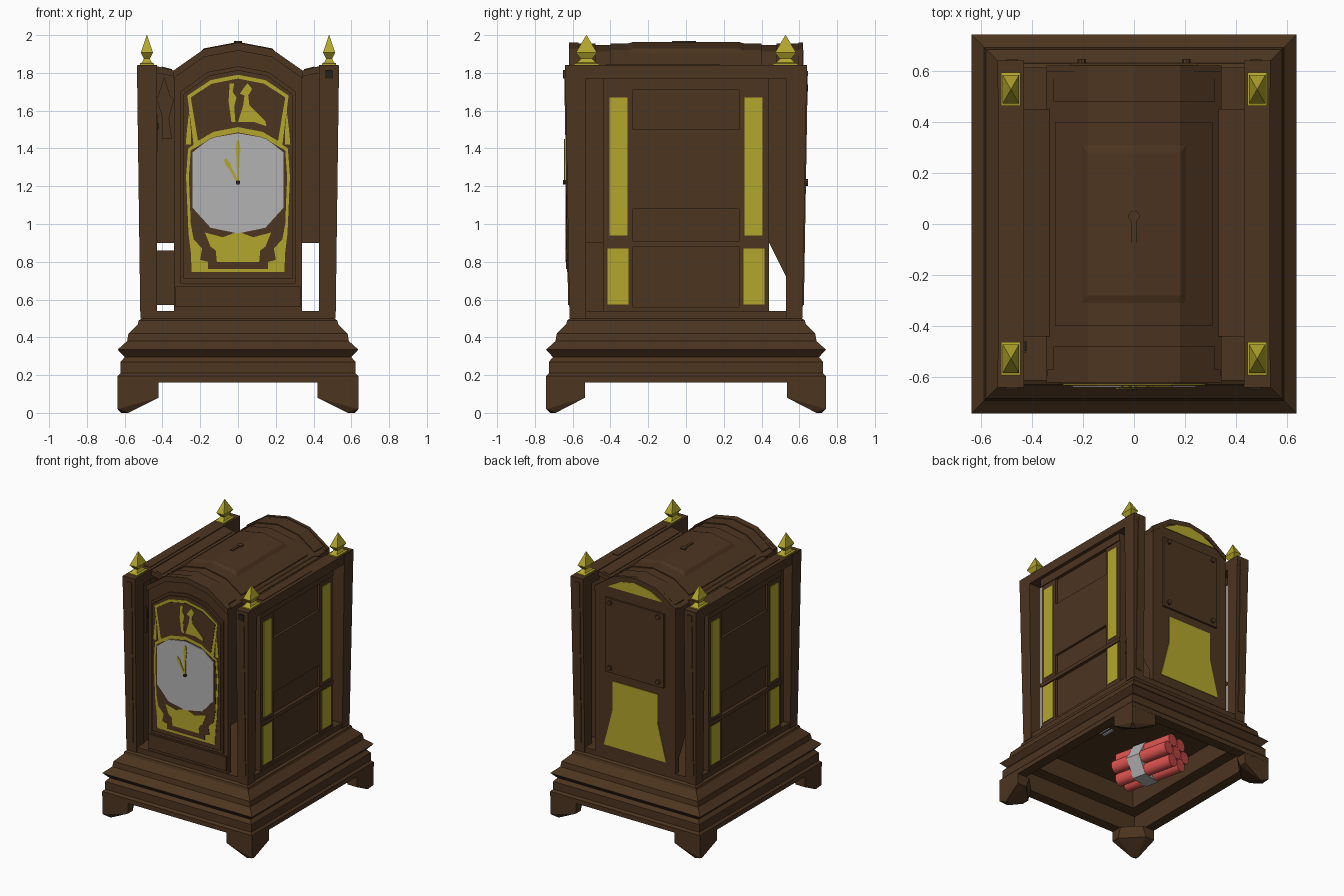
import bpy, bmesh, math
from mathutils import Matrix

cube = bpy.data.objects.get("Cube")
if cube:
    bpy.data.objects.remove(cube, do_unlink=True)


def material(name, r, g, b):
    m = bpy.data.materials.new(name)
    m.use_nodes = True
    m.diffuse_color = (r, g, b, 1)
    m.node_tree.nodes["Principled BSDF"].inputs["Base Color"].default_value = (r, g, b, 1)
    return m


WOOD = material("dark_wood", .073, .035, .0145)
BRASS = material("brass", .45, .38, .025)
SILVER = material("silver_grey", .45, .45, .45)
RED = material("red_paper", .70, .085, .075)
IRON = material("dark_iron", .02, .014, .01)


def finish(name, bm, mat):
    bmesh.ops.recalc_face_normals(bm, faces=bm.faces[:])
    me = bpy.data.meshes.new(name)
    bm.to_mesh(me)
    bm.free()
    me.materials.append(mat)
    ob = bpy.data.objects.new(name, me)
    bpy.context.collection.objects.link(ob)
    return ob


def box(name, x, y, z, mat=WOOD):
    """Box between paired limits."""
    bm = bmesh.new()
    bmesh.ops.create_cube(bm, size=1)
    for v in bm.verts:
        v.co = [(a + b) / 2 + c * abs(b - a) for (a, b), c in zip((x, y, z), v.co)]
    return finish(name, bm, mat)


def prism(name, pts, axis, a, b, mat=WOOD):
    """Outline pushed along the x or y axis from a to b."""
    put = {"x": lambda p, d: (d, p[0], p[1]), "y": lambda p, d: (p[0], d, p[1])}[axis]
    bm = bmesh.new()
    lo, hi = [[bm.verts.new(put(p, d)) for p in pts] for d in (a, b)]
    bm.faces.new(lo)
    bm.faces.new(hi[::-1])
    for i in range(len(pts)):
        j = (i + 1) % len(pts)
        bm.faces.new((lo[i], lo[j], hi[j], hi[i]))
    return finish(name, bm, mat)


def loft(name, rings, mat=WOOD, cx=0, cy=0):
    """Stack of rectangles (half width, half depth, height)."""
    bm = bmesh.new()
    loops = [[bm.verts.new((cx + s * hx, cy + t * hy, z))
              for s, t in ((-1, -1), (1, -1), (1, 1), (-1, 1))] for hx, hy, z in rings]
    bm.faces.new(loops[0][::-1])
    bm.faces.new(loops[-1])
    for p, q in zip(loops, loops[1:]):
        for i in range(4):
            j = (i + 1) % 4
            bm.faces.new((p[i], p[j], q[j], q[i]))
    return finish(name, bm, mat)


def hull(name, pts, mat=WOOD):
    bm = bmesh.new()
    for p in pts:
        bm.verts.new(p)
    bmesh.ops.convex_hull(bm, input=bm.verts[:])
    return finish(name, bm, mat)


def cylinder(name, r, length, sides, matrix, mat):
    bm = bmesh.new()
    bmesh.ops.create_cone(bm, cap_ends=True, segments=sides, radius1=r, radius2=r,
                          depth=length, matrix=matrix)
    return finish(name, bm, mat)


def mirrored(half):
    """Symmetric outline from its right half, listed bottom to top."""
    return half + [(-x, z) for x, z in reversed(half) if x]


def bow(w, top):
    return [(w, top - .44 * w), (.53 * w, top - .1 * w), (0, top),
            (-.53 * w, top - .1 * w), (-w, top - .44 * w)]


def arch(w, z0, top):
    return [(-w, z0), (w, z0)] + bow(w, top)


def roof_arc(w, lift):
    """Part of the roof curve, out to half width w, raised by lift."""
    def height(x):
        return 1.948 - .19 * min(x, .18) - .70 * max(x - .18, 0) + lift
    return [(x, height(abs(x))) for x in (w, .18, 0, -.18, -w)]


def roof_plate(name, w, lift, y0, y1):
    prism(name, roof_arc(w, lift) + roof_arc(w, -.03)[::-1], "y", y0, y1)


# Hollow moulded base: underside recess first, then the outer profile upward
profile = [(.637, .16), (.637, .195), (.622, .21), (.622, .27), (.60, .295), (.637, .335),
           (.587, .38), (.58, .42), (.53, .47), (.525, .49), (.508, .50), (.508, .54)]
loft("moulded_base", [(.47, .57, .45), (.47, .57, .30), (.56, .66, .30), (.56, .66, .16)]
     + [(w, w + .104, z) for w, z in profile])
for i in range(4):
    box("base_vent", (.19 + i * .04, .21 + i * .04), (-.10, .0), (.44, .452), SILVER)

for sx in (-1, 1):
    for sy in (-1, 1):
        # Corner feet
        foot = [(.42, .74, .16), (.42, .65, .16), (.53, .535, .16), (.637, .535, .16),
                (.637, .74, .16), (.42, .74, .08), (.42, .68, .08), (.637, .535, .08),
                (.56, .535, .08), (.637, .74, .02), (.58, .72, 0), (.62, .69, 0)]
        hull("foot", [(sx * x, sy * y, z) for x, y, z in foot])
        # Tapered corner posts with a raised face strip
        post = [(x, y, .5) for x in (.43, .517) for y in (.53, .617)]
        post += [(x, y, 1.84) for x in (.43, .535) for y in (.53, .64)]
        hull("corner_post", [(sx * x, sy * y, z) for x, y, z in post])
        strip = [(x, y + k, z) for x in (.455, .5) for y, z in ((.616, .57), (.637, 1.81))
                 for k in (0, .008)]
        hull("post_strip", [(sx * x, sy * y, z) for x, y, z in strip])
        # Finials
        loft("finial", [(.038, .066, 1.84), (.038, .066, 1.85), (.026, .05, 1.855),
                        (.016, .03, 1.875), (.032, .056, 1.907), (.001, .001, 2)],
             BRASS, sx * .482, sy * .527)


def side(name, x0, x1, y, z, mat=WOOD):
    for s in (-1, 1):
        box(name, (s * x0, s * x1), y, z, mat)


# Side walls
side("side_top_beam", .43, .532, (-.64, .64), (1.77, 1.842))
side("side_panel", .455, .48, (-.44, .44), (.53, 1.78))
side("side_top_rail", .45, .505, (-.44, .44), (1.71, 1.78))
side("side_middle_rail", .45, .505, (-.44, .44), (.88, .91))
side("side_bottom_rail", .45, .5, (-.44, .44), (.53, .56))
side("side_middle_field", .47, .498, (-.28, .28), (1.08, 1.5))
side("beam_top_strip", .455, .505, (-.42, .18), (1.84, 1.846))
for e in (-1, 1):
    side("side_stile", .45, .498, sorted((e * .28, e * .44)), (.53, 1.78))
    side("upper_brass_strip", .49, .503, sorted((e * .31, e * .405)), (.94, 1.67), BRASS)
    side("lower_brass_strip", .49, .503, sorted((e * .305, e * .415)), (.575, .87), BRASS)

# Shoulders and the inner case walls
wall = [(-.6, .9), (.44, .9), (.535, .71), (.6, .6), (.6, 1.8), (-.6, 1.8)]
for s in (-1, 1):
    prism("shoulder_roof", [(s * .33, 1.78), (s * .44, 1.80), (s * .44, 1.838), (s * .33, 1.81)],
          "y", -.44, .45)
    prism("shoulder_strip", [(s * .35, 1.81), (s * .405, 1.82), (s * .405, 1.834), (s * .35, 1.82)],
          "y", -.42, .43)
    prism("case_side", wall, "x", s * .32, s * .34)
    for y in (-.35, .43):
        box("inner_wall", (s * .33, s * .45), (y - .01, y + .01), (.9, 1.81))
box("low_inner_wall", (-.44, -.33), (.42, .44), (.57, .86))
box("front_filler", (-.46, -.44), (-.535, -.43), (.53, 1.78))
prism("slot_bracket", [(-.40, 1.45), (-.35, 1.45), (-.365, 1.56), (-.34, 1.66), (-.36, 1.68),
                       (-.39, 1.78), (-.43, 1.66), (-.40, 1.56)], "y", -.44, -.42)
box("lever_rod", (-.44, -.425), (-.505, -.495), (1.38, 1.58))
box("lever_knob", (-.44, -.42), (-.495, -.46), (1.50, 1.535), IRON)
box("post_latch", (.46, .5), (-.65, -.64), (1.77, 1.815), IRON)
box("striker_plate", (.435, .45), (-.43, -.37), (1.46, 1.64), SILVER)
box("striker_rod", (.435, .45), (-.43, -.40), (1.10, 1.25), BRASS)

# Arched barrel roof with raised fields
roof_plate("barrel_roof", .343, 0, -.61, .61)
for s in (-1, 1):
    roof_plate("roof_end_band", .343, .012, *sorted((s * .595, s * .62)))
    roof_plate("roof_cross_strip", .315, .007, *sorted((s * .48, s * .585)))
roof_plate("roof_field", .31, .007, -.40, .40)
hull("roof_raised_panel", [(x, s * y, z) for w, y, lift in ((.21, .32, .004), (.185, .28, .016))
                           for x, z in roof_arc(w, lift) for s in (-1, 1)])
box("roof_slot", (-.01, .01), (-.075, .03), (1.955, 1.968))
cylinder("roof_slot_head", .022, .012, 10, Matrix.Translation((0, .03, 1.963)), WOOD)

# Stepped front case
prism("front_case", arch(.34, .54, 1.96), "y", -.605, -.57)
prism("front_frame_outer", arch(.305, .685, 1.835), "y", -.616, -.60)
prism("front_frame_inner", arch(.288, .71, 1.815), "y", -.627, -.60)
box("front_skirt", (-.33, .33), (-.615, -.6), (.56, .67))

# Brass face with wooden overlays
prism("brass_face", mirrored([(.245, .745), (.25, .85), (.262, .95), (.275, 1.25), (.264, 1.40),
                              (.235, 1.42), (.268, 1.68), (.145, 1.762), (0, 1.79)]),
      "y", -.631, -.62, BRASS)
prism("scene_panel", mirrored([(0, 1.513), (.13, 1.488), (.212, 1.44), (.25, 1.67),
                               (.14, 1.742), (0, 1.77)]), "y", -.634, -.625)
prism("face_scrollwork", mirrored([(.16, .762), (.16, .80), (.2, .81), (.19, .87), (.235, .92),
                                   (.25, 1.0), (.26, 1.25), (.25, 1.39), (.215, 1.41),
                                   (.13, 1.46), (0, 1.485)]), "y", -.634, -.625)
prism("brass_cartouche", mirrored([(.112, .80), (.118, .86), (.145, .88), (.175, .955),
                                   (.08, .93), (0, .96)]), "y", -.637, -.63, BRASS)
for s in (-1, 1):
    prism("side_flourish", [(s * .25, 1.42), (s * .277, 1.42), (s * .27, 1.5), (s * .258, 1.6),
                            (s * .25, 1.5)], "y", -.632, -.625, BRASS)

# Dancing couple
prism("dancer_man", [(-.035, 1.54), (-.014, 1.54), (-.02, 1.62), (-.008, 1.67), (-.028, 1.70),
                     (-.02, 1.745), (-.044, 1.745), (-.05, 1.65)], "y", -.638, -.63, BRASS)
prism("dancer_woman", [(0, 1.54), (.085, 1.54), (.15, 1.518), (.145, 1.545), (.06, 1.63),
                       (.054, 1.68), (.075, 1.715), (.05, 1.745), (.03, 1.72), (.01, 1.69),
                       (.034, 1.68), (.028, 1.63)], "y", -.638, -.63, BRASS)

# Dial and hands
prism("dial", mirrored([(0, .95), (.145, .98), (.24, 1.085), (.24, 1.38), (.145, 1.455),
                        (0, 1.48)]), "y", -.639, -.63, SILVER)
needle = [(0, 0), (.006, .02), (.007, .55), (.013, .75), (.008, .95), (0, 1), (-.008, .95),
          (-.013, .75), (-.007, .55), (-.006, .02)]
for name, length, angle in (("minute_hand", .23, 0), ("hour_hand", .145, -.5)):
    ca, sa = math.cos(angle), math.sin(angle)
    prism(name, [(x * ca + z * length * sa, 1.22 - x * sa + z * length * ca) for x, z in needle],
          "y", -.645, -.64, BRASS)

# Back of the case
prism("back_case", arch(.34, .54, 1.955), "y", .57, .615)
box("back_door", (-.25, .25), (.6, .63), (1.18, 1.75))
prism("back_brass_apron", mirrored([(.265, .61), (.19, .9), (.19, 1.115)]), "y", .61, .62, BRASS)
prism("back_brass_cap", [(-.235, 1.835), (.235, 1.835)] + bow(.235, 1.92)[1:4],
      "y", .61, .622, BRASS)


def peg(name, r, x, y, z, mat):
    """Short peg pointing along y."""
    turn = Matrix.Rotation(math.pi / 2, 4, "X")
    cylinder(name, r, .025, 10, Matrix.Translation((x, y, z)) @ turn, mat)


peg("hand_hub", .012, 0, -.638, 1.22, IRON)
for x in (-.205, .205):
    for z in (1.22, 1.72):
        peg("back_screw", .018, x, .634, z, WOOD)

# Bundle of red sticks tied under the base
bundle = (Matrix.Translation((-.15, 0, .305)) @ Matrix.Rotation(math.radians(13), 4, "Z")
          @ Matrix.Rotation(math.pi / 2, 4, "X"))
r = .048
centres = [(0, 0)] + [(2 * r * math.cos(i * math.pi / 3), 2 * r * math.sin(i * math.pi / 3))
                      for i in range(6)]
for x, y in centres:
    stick = cylinder("red_stick", r, .48, 16, bundle @ Matrix.Translation((x, y, 0)), RED)
    bpy.context.view_layer.objects.active = stick
    stick.select_set(True)
bpy.ops.object.shade_smooth_by_angle()
turn = Matrix.Rotation(math.pi / 2, 4, "Z")
cylinder("bundle_strap", r * 3.18, .11, 6, bundle @ Matrix.Translation((0, 0, .04)) @ turn, SILVER)
